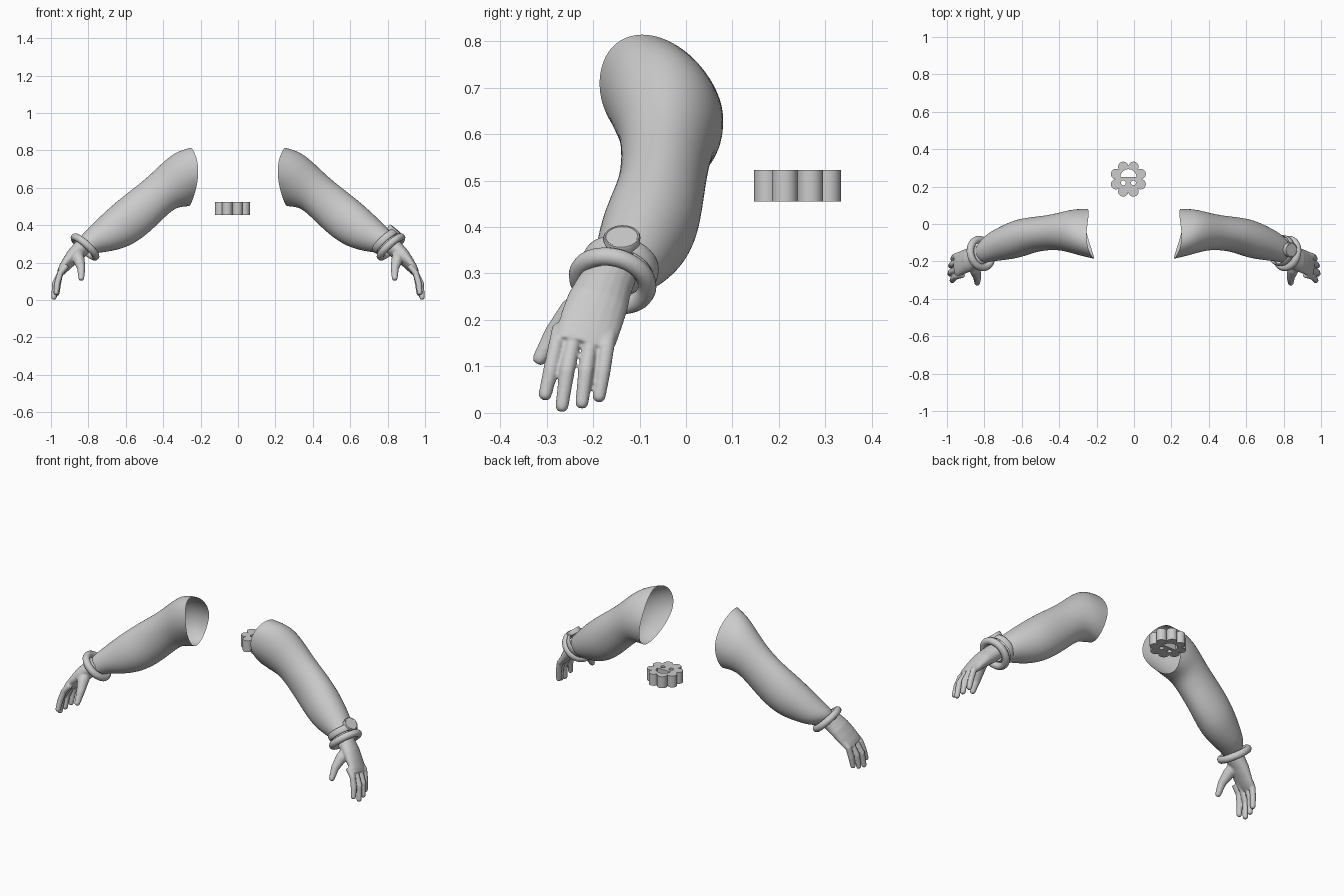
import bpy, bmesh
from math import sin, cos, pi, sqrt
from mathutils import Vector

cube = bpy.data.objects.get("Cube")
if cube:
    bpy.data.objects.remove(cube)

grey = bpy.data.materials.new("plain grey")
grey.use_nodes = True
grey.diffuse_color = (0.6, 0.6, 0.6, 1)
grey.node_tree.nodes["Principled BSDF"].inputs["Base Color"].default_value = (0.6, 0.6, 0.6, 1)


def add_object(name, bm):
    """Turn a bmesh into a smooth grey object."""
    bmesh.ops.recalc_face_normals(bm, faces=bm.faces)
    mesh = bpy.data.meshes.new(name)
    bm.to_mesh(mesh)
    bm.free()
    mesh.materials.append(grey)
    obj = bpy.data.objects.new(name, mesh)
    bpy.context.collection.objects.link(obj)
    bpy.ops.object.select_all(action='DESELECT')
    obj.select_set(True)
    bpy.context.view_layer.objects.active = obj
    bpy.ops.object.shade_smooth_by_angle(angle=0.7)
    return obj


def loft(bm, rings, start=False, end=False):
    """Skin a list of point rings, optionally closing either end."""
    rows = [[bm.verts.new(p) for p in ring] for ring in rings]
    for a, b in zip(rows, rows[1:]):
        for i in range(len(a)):
            j = (i + 1) % len(a)
            bm.faces.new((a[i], a[j], b[j], b[i]))
    if start:
        bm.faces.new(rows[0][::-1])
    if end:
        bm.faces.new(rows[-1])


def oval(c, u, v, n=16):
    return [c + u * cos(2 * pi * i / n) + v * sin(2 * pi * i / n) for i in range(n)]


def tube(bm, points, radii, n=12):
    """Round-ended finger through a few points."""
    pts = [Vector(p) for p in points]
    rings = []
    for i, (p, r) in enumerate(zip(pts, radii)):
        d = (pts[min(i + 1, len(pts) - 1)] - pts[max(i - 1, 0)]).normalized()
        u = d.cross(Vector((1, 0, 0))).normalized()
        v = d.cross(u)
        rings.append(oval(p, u * r, v * r, n))
        if i == len(pts) - 1:
            for t in (0.5, 0.85):
                k = r * sqrt(1 - t * t)
                rings.append(oval(p + d * r * t, u * k, v * k, n))
    loft(bm, rings, True, True)


def mirror_copy(obj, name):
    """Bake the modifiers and make the other arm's part across x = 0."""
    dep = bpy.context.evaluated_depsgraph_get()
    bm = bmesh.new()
    bm.from_mesh(obj.evaluated_get(dep).to_mesh())
    bmesh.ops.scale(bm, vec=(-1, 1, 1), verts=bm.verts)
    bmesh.ops.reverse_faces(bm, faces=bm.faces)
    add_object(name, bm)


# Sleeve: top point, bottom point, half depth of each section
sections = [
    ((.254, -.095, .818), (.262, -.005, .498), .132),
    ((.335, -.065, .797), (.29, -.02, .497), .124),
    ((.418, -.05, .724), (.34, -.03, .488), .105),
    ((.492, -.05, .65), (.4, -.04, .432), .094),
    ((.596, -.06, .572), (.478, -.05, .354), .094),
    ((.676, -.085, .506), (.567, -.072, .29), .105),
    ((.757, -.11, .43), (.658, -.1, .262), .09),
    ((.808, -.135, .376), (.733, -.115, .253), .077),
    ((.84, -.15, .345), (.76, -.14, .248), .064),
    ((.85, -.16, .322), (.785, -.155, .25), .048),
]
rings = []
for k, (top, bottom, depth) in enumerate(sections):
    t, b = Vector(top), Vector(bottom)
    ring = oval((t + b) / 2, (t - b) / 2, Vector((.12, 1, 0)) * depth)
    if k == 0:  # open end: sides reach inward, lower part narrows
        for i, p in enumerate(ring):
            a = 2 * pi * i / len(ring)
            p.x -= .03 * sin(a) ** 2 * (1 + .4 * cos(a))
            p.y -= depth * sin(a) * .2 * max(0, -cos(a))
    rings.append(ring)
bm = bmesh.new()
loft(bm, rings)
sleeve = add_object("left_sleeve", bm)
smooth = sleeve.modifiers.new("smooth", 'SUBSURF')
smooth.levels = smooth.render_levels = 2

# Bracelet around the wrist
axis = Vector((.66, -.2, -.72)).normalized()
side = axis.cross(Vector((0, 1, 0))).normalized()
across = axis.cross(side)


def band(name, centre, radius, thick, wide):
    """Ring of oval section around the wrist axis."""
    bm = bmesh.new()
    rows = []
    for i in range(49):
        d = side * cos(2 * pi * i / 48) + across * sin(2 * pi * i / 48)
        rows.append(oval(Vector(centre) + d * radius, d * thick, axis * wide, 12))
    loft(bm, rows)
    bmesh.ops.remove_doubles(bm, verts=bm.verts, dist=1e-5)
    return add_object(name, bm)


bracelet = band("left_bracelet", (.818, -.158, .284), .076, .02, .02)

# Hand: palm sections as centre, half thickness, half width
bm = bmesh.new()
palm = [
    ((.808, -.158, .305), .045, .054), ((.843, -.177, .27), .045, .06),
    ((.878, -.19, .237), .04, .066), ((.91, -.203, .2), .032, .067),
    ((.938, -.214, .165), .024, .066), ((.953, -.219, .145), .017, .06),
]
lean = Vector((0, -1, .28)).normalized()
loft(bm, [oval(Vector(c), Vector((.78, .1, .62)) * a, lean * w, 20) for c, a, w in palm], True, True)
# Fingers from little to index: base y, tip y, tip z, tip x
for y0, y1, z1, x1 in ((-.17, -.187, .036, .968), (-.207, -.224, .022, .98),
                       (-.245, -.267, .015, .984), (-.28, -.303, .04, .972)):
    tube(bm, [(.915, y0 + .008, .185), (.95, y0, .145), (x1 - .006, y0 * .5 + y1 * .5, .09), (x1, y1, z1)],
         [.016, .0165, .0165, .0145])
# Thumb with a broad web at its base
tube(bm, [(.865, -.2, .25), (.85, -.245, .215), (.838, -.285, .168), (.838, -.314, .118)],
     [.036, .031, .022, .016])
hand = add_object("left_hand", bm)
remesh = hand.modifiers.new("blend", 'REMESH')
remesh.mode = 'VOXEL'
remesh.voxel_size = .004
remesh.use_smooth_shade = True
relax = hand.modifiers.new("relax", 'SMOOTH')
relax.iterations = 5

# Right arm mirrors the left
for part, name in ((sleeve, "right_sleeve"), (bracelet, "right_bracelet"), (hand, "right_hand")):
    mirror_copy(part, name)

# Watch on the left wrist only: strap and raised round case
band("watch_strap", (.788, -.142, .314), .078, .006, .018)
up = Vector((.62, -.05, .78)).normalized()
u = up.cross(Vector((0, 1, 0))).normalized()
v = up.cross(u)
profile = [(-.022, .03), (-.018, .038), (.004, .04), (.008, .038), (.008, .035), (.007, .034)]
bm = bmesh.new()
loft(bm, [oval(Vector((.838, -.138, .374)) + up * h, u * r, v * r, 32) for h, r in profile], True, True)
add_object("watch_case", bm)

# Flower plate with eight petals, two eye holes and a half-round mouth hole
plate = bpy.data.curves.new("flower_plate", 'CURVE')
plate.dimensions = '2D'
plate.fill_mode = 'BOTH'
plate.extrude = .034


def outline(points):
    s = plate.splines.new('POLY')
    s.points.add(len(points) - 1)
    for p, (x, y) in zip(s.points, points):
        p.co = (x, y, 0, 1)
    s.use_cyclic_u = True


petals = []
for i in range(128):
    local = ((i % 16) / 16 - .5) * pi / 4
    r = .071 * cos(local) + sqrt(.0277 ** 2 - (.071 * sin(local)) ** 2)
    a = 2 * pi * i / 128
    petals.append((r * cos(a), r * sin(a)))
outline(petals)
for x in (-.027, .027):
    outline([(x + .013 * cos(i * pi / 10), -.02 + .013 * sin(i * pi / 10)) for i in range(20)])
outline([(.043 * cos(i * pi / 20), .01 + .043 * sin(i * pi / 20)) for i in range(21)])
flower = bpy.data.objects.new("flower_plate", plate)
flower.location = (-.03, .24, .489)
bpy.context.collection.objects.link(flower)
plate.materials.append(grey)
bpy.ops.object.select_all(action='DESELECT')
flower.select_set(True)
bpy.context.view_layer.objects.active = flower
bpy.ops.object.convert(target='MESH')
bpy.ops.object.shade_smooth_by_angle(angle=0.5)
